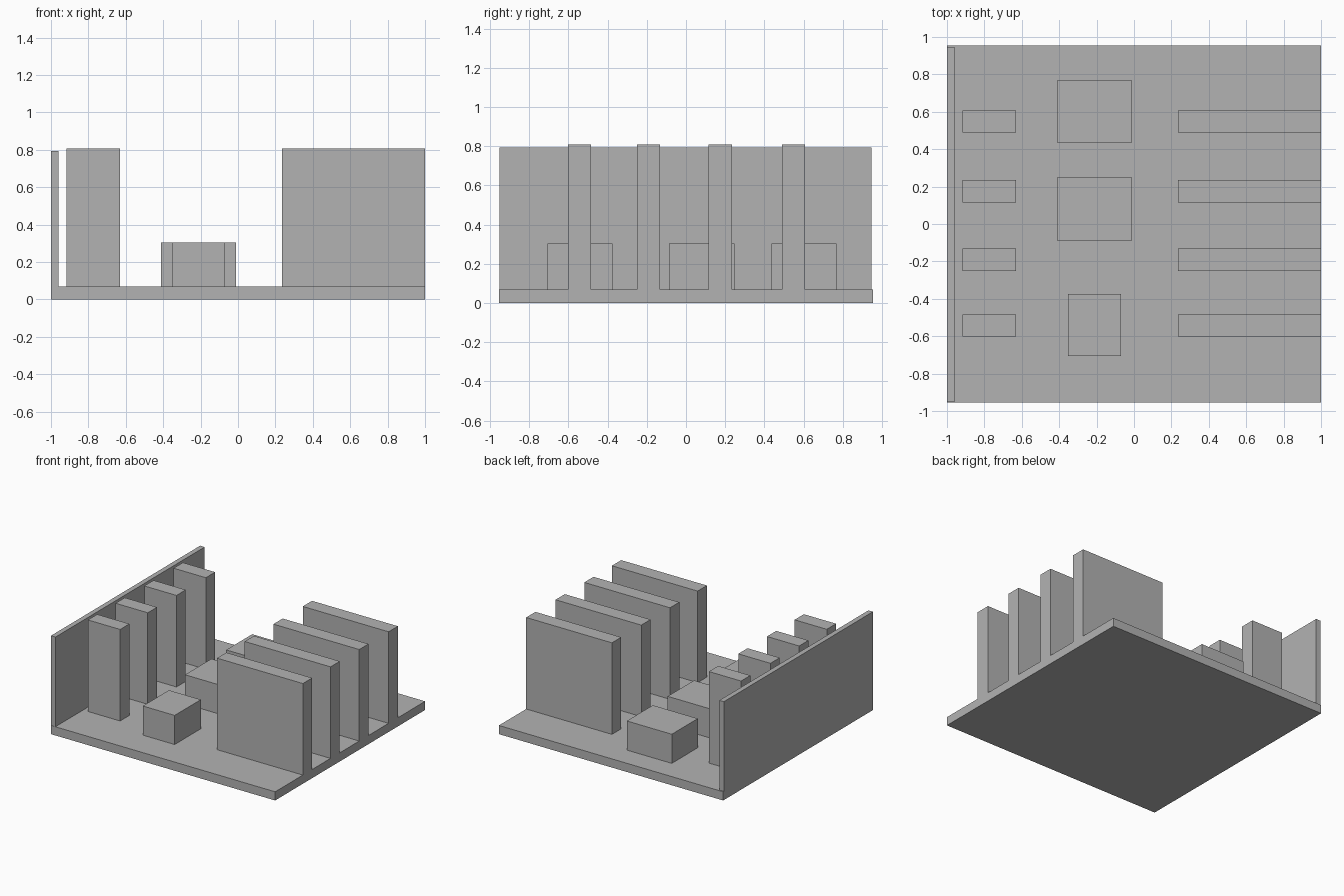
import bpy

cube = bpy.data.objects.get("Cube")
if cube:
    bpy.data.objects.remove(cube, do_unlink=True)

# Single plain grey
grey = bpy.data.materials.new("plain_grey")
grey.use_nodes = True
colour = (0.45, 0.45, 0.45, 1)
grey.diffuse_color = colour
shader = next(n for n in grey.node_tree.nodes if n.type == "BSDF_PRINCIPLED")
shader.inputs["Base Color"].default_value = colour


def box(name, x, y, z):
    """Box from its (low, high) range on each axis."""
    ranges = (x, y, z)
    centre = [(low + high) / 2 for low, high in ranges]
    bpy.ops.mesh.primitive_cube_add(size=1, location=centre)
    obj = bpy.context.object
    obj.name = name
    obj.scale = [high - low for low, high in ranges]
    bpy.ops.object.transform_apply(location=False, rotation=False, scale=True)
    obj.data.materials.append(grey)
    return obj


FLOOR = 0.07
FIN_TOP = 0.808
BLOCK_TOP = 0.305
HALF_FIN = 0.059

# Floor slab and the thin wall along the right edge
box("floor_slab", (-1, 1), (-0.955, 0.955), (0, FLOOR))
box("side_wall", (-1, -0.96), (-0.953, 0.946), (FLOOR, 0.793))

# Four rows, each a short and a long upright partition
for row, y in enumerate((-0.543, -0.191, 0.175, 0.549), start=1):
    span = (y - HALF_FIN, y + HALF_FIN)
    box(f"short_partition_{row}", (-0.917, -0.63), span, (FLOOR, FIN_TOP))
    box(f"long_partition_{row}", (0.235, 1), span, (FLOOR, FIN_TOP))

# Low blocks along the central aisle
box("front_block", (-0.354, -0.07), (-0.707, -0.374), (FLOOR, BLOCK_TOP))
box("middle_block", (-0.411, -0.01), (-0.088, 0.248), (FLOOR, BLOCK_TOP))
box("back_block", (-0.411, -0.01), (0.437, 0.768), (FLOOR, BLOCK_TOP))
